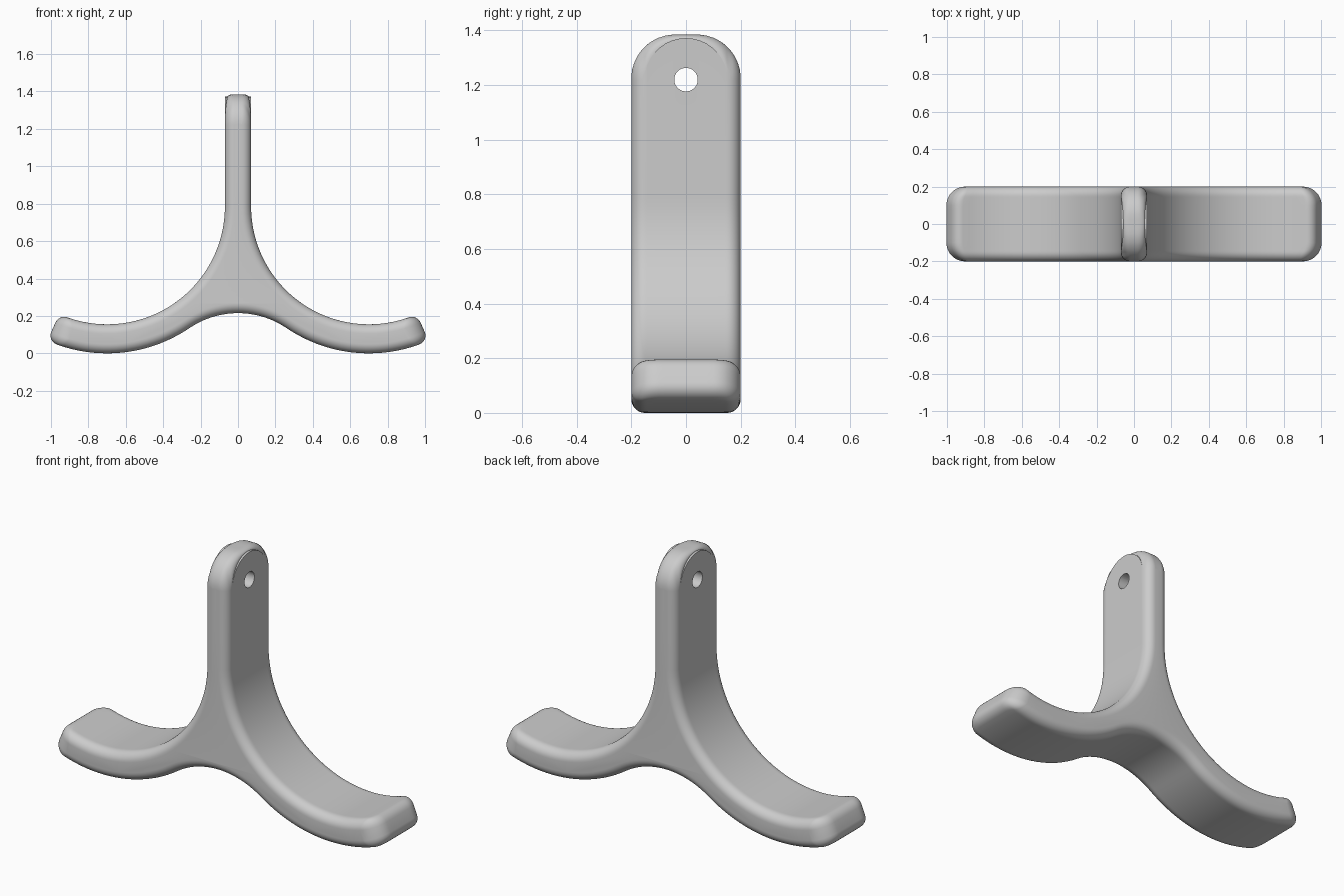
import bpy, bmesh
from math import sin, cos, sqrt, radians, degrees, pi

if "Cube" in bpy.data.objects:
    bpy.data.objects.remove(bpy.data.objects["Cube"])

HALF, FILLET = 0.2, 0.05          # half depth and edge rounding
CX, CZ = 0.7, 0.785               # centre of each foot's sweep
R_IN, R_OUT = 0.63, 0.785         # upper and lower foot radii
ARCH_Z, ARCH_R = -0.247, 0.462    # arch under the middle
TANGENT = 235.85                  # where foot and arch meet


def steps(a, b, n):
    return [a + (b - a) * i / n for i in range(n + 1)]


def polar(cx, cz, r, deg):
    return (cx + r * cos(radians(deg)), cz + r * sin(radians(deg)))


def round_off(y, r):
    """How far a corner of radius r has receded at depth y."""
    k = max(0, y - (HALF - r))
    return r - sqrt(max(0, r * r - k * k))


def profile(y, d):
    """Outline at depth y, drawn in by d."""
    y = abs(y)
    hw = 0.07 - d
    top = 1.385 - round_off(y, 0.16)
    shoulder = 1.22 + sqrt(max(0, 0.152 ** 2 - y * y))
    w = hw - 0.013 * max(0, 1 - (y / 0.15) ** 2)
    a = w - 0.02
    # crown of the upright, with a small ledge at the shoulder
    pts = [(0, top)]
    for f in steps(pi / 2, 0, 8):
        pts.append((0.02 + a * cos(f), shoulder + (top - shoulder) * sin(f)))
    pts.append((hw, shoulder))
    # upper sweep of the foot
    end = 294 - degrees(round_off(y, 0.1) / 0.7)
    rc = FILLET - d
    turn = degrees(rc / 0.7)
    pts += [polar(CX, CZ, R_IN + d, t) for t in steps(180, end - turn, 32)]
    # rounded tip
    for f in steps(0, pi / 2, 6)[1:]:
        pts.append(polar(CX, CZ, R_IN + d + rc * (1 - cos(f)), end - turn * (1 - sin(f))))
    for f in steps(0, pi / 2, 6):
        pts.append(polar(CX, CZ, R_OUT - d - rc * (1 - sin(f)), end - turn * (1 - cos(f))))
    # underside of the foot and the arch
    pts += [polar(CX, CZ, R_OUT - d, t) for t in steps(end - turn, TANGENT, 20)[1:]]
    pts += [polar(0, ARCH_Z, ARCH_R + d, t) for t in steps(TANGENT - 180, 90, 10)[1:]]
    return pts + [(-x, z) for x, z in reversed(pts[1:-1])]


# depth layers, finer through the rounded edges
half = [(y, 0) for y in (0.025, 0.05, 0.075, 0.1, 0.115, 0.13, 0.142)]
half += [(HALF - FILLET + FILLET * sin(t), FILLET * (1 - cos(t)))
         for t in steps(0, pi / 2, 8)]
layers = [(-y, d) for y, d in reversed(half)] + [(0, 0)] + half

# loft the layers into one body
bm = bmesh.new()
rings = [[bm.verts.new((x, y, z)) for x, z in profile(y, d)] for y, d in layers]
n = len(rings[0])
for r0, r1 in zip(rings, rings[1:]):
    for i in range(n):
        j = (i + 1) % n
        bm.faces.new((r0[i], r0[j], r1[j], r1[i]))
bm.faces.new(rings[0])
bm.faces.new(rings[-1])
bmesh.ops.remove_doubles(bm, verts=bm.verts, dist=1e-5)
bmesh.ops.recalc_face_normals(bm, faces=bm.faces)
mesh = bpy.data.meshes.new("stand_body")
bm.to_mesh(mesh)
bm.free()
body = bpy.data.objects.new("stand_body", mesh)
bpy.context.collection.objects.link(body)

# pin hole through the upright
bpy.ops.mesh.primitive_cylinder_add(vertices=40, radius=0.043, depth=0.5,
                                    location=(0, 0, 1.22), rotation=(0, pi / 2, 0))
cutter = bpy.context.object
cutter.name = "hole_cutter"
cutter.hide_render = True
cut = body.modifiers.new("pin_hole", "BOOLEAN")
cut.operation = "DIFFERENCE"
cut.solver = "EXACT"
cut.object = cutter
bpy.ops.object.select_all(action="DESELECT")
body.select_set(True)
bpy.context.view_layer.objects.active = body
bpy.ops.object.modifier_apply(modifier="pin_hole")
bpy.data.objects.remove(cutter)

# finish
grey = bpy.data.materials.new("plain_grey")
grey.diffuse_color = (0.6, 0.6, 0.6, 1)
grey.use_nodes = True
grey.node_tree.nodes["Principled BSDF"].inputs["Base Color"].default_value = grey.diffuse_color
body.data.materials.clear()
body.data.materials.append(grey)
bpy.ops.object.shade_smooth_by_angle(angle=radians(35))
